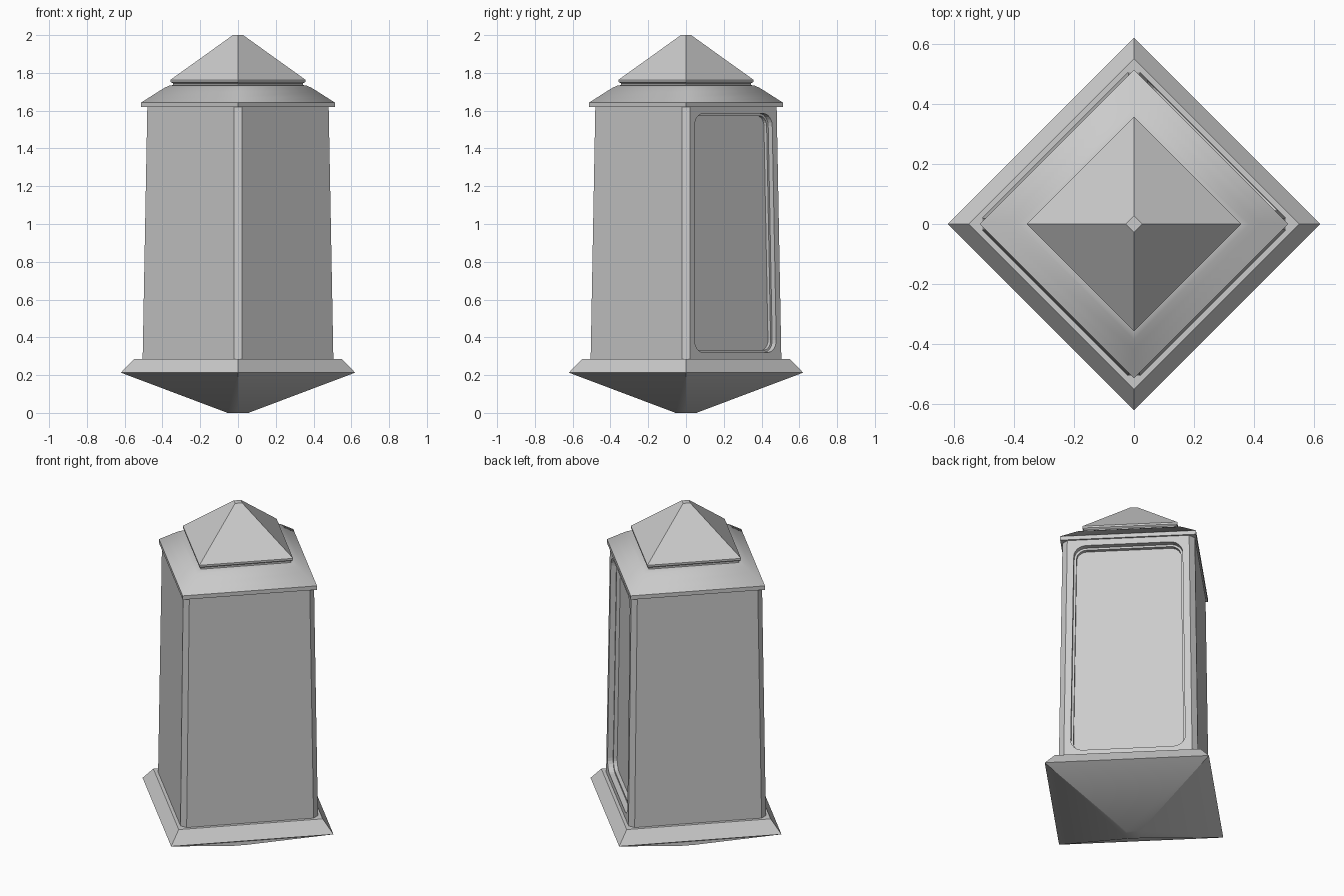
import bpy, bmesh, math
from mathutils import Vector

if "Cube" in bpy.data.objects:
    bpy.data.objects.remove(bpy.data.objects["Cube"])

S = math.sqrt(0.5)


def new_object(name, bm, smooth=None):
    bmesh.ops.recalc_face_normals(bm, faces=bm.faces)
    me = bpy.data.meshes.new(name)
    bm.to_mesh(me)
    bm.free()
    ob = bpy.data.objects.new(name, me)
    bpy.context.collection.objects.link(ob)
    if smooth:
        bpy.ops.object.select_all(action='DESELECT')
        bpy.context.view_layer.objects.active = ob
        ob.select_set(True)
        bpy.ops.object.shade_smooth_by_angle(angle=math.radians(smooth))
    return ob


def loft(name, rings, smooth=None):
    """Skin a stack of equal-length rings and cap both ends."""
    bm = bmesh.new()
    loops = [[bm.verts.new(p) for p in ring] for ring in rings]
    n = len(loops[0])
    for a, b in zip(loops, loops[1:]):
        for i in range(n):
            j = (i + 1) % n
            bm.faces.new((a[i], a[j], b[j], b[i]))
    bm.faces.new(loops[0][::-1])
    bm.faces.new(loops[-1])
    return new_object(name, bm, smooth)


def diamond(r, z):
    return [(r, 0, z), (0, r, z), (-r, 0, z), (0, -r, z)]


def stack(name, profile, smooth=None):
    return loft(name, [diamond(r, z) for r, z in profile], smooth)


# Flared foot with shallow inverted pyramid below
stack("base_foot", [(0.055, 0), (0.62, 0.213), (0.55, 0.285)], 30)

# Tapered body with narrow flat corners
Z0, Z1, R0, R1, C = 0.28, 1.625, 0.505, 0.48, 0.02


def radius(z):
    return R0 + (R1 - R0) * (z - Z0) / (Z1 - Z0)


def body_ring(z):
    ring = []
    for k in range(4):
        a = k * math.pi / 2
        d, t = Vector((math.cos(a), math.sin(a), 0)), Vector((-math.sin(a), math.cos(a), 0))
        ring += [d * radius(z) + t * s * C + Vector((0, 0, z)) for s in (-1, 1)]
    return ring


body = loft("lantern_body", [body_ring(Z0), body_ring(Z1)])


# Rounded, tapered window recess on the +x +y side
def window_ring(depth, inset):
    ring = []
    rad = 0.065 - inset
    lo, hi = 0.32 + inset, 1.585 - inset
    for k, (sx, sz) in enumerate(((1, 1), (-1, 1), (-1, -1), (1, -1))):
        for i in range(7):
            a = (k + i / 6) * math.pi / 2
            z = (hi - rad if sz > 0 else lo + rad) + rad * math.sin(a)
            half = (radius(z) - C) * S - 0.036 - inset
            u = sx * (half - rad) + rad * math.cos(a)
            dist = (radius(z) + C) * S - depth
            ring.append(((dist - u) * S, (dist + u) * S, z))
    return ring


cutter = loft("window_cutter", [window_ring(-0.05, 0), window_ring(0.03, 0),
                                window_ring(0.03, 0.012), window_ring(0.05, 0.012)])
cut = body.modifiers.new("window", 'BOOLEAN')
cut.operation = 'DIFFERENCE'
cut.solver = 'EXACT'
cut.object = cutter
bpy.context.view_layer.objects.active = body
bpy.ops.object.modifier_apply(modifier=cut.name)
bpy.data.objects.remove(cutter)

# Roof: eave trim, curved skirt, neck and cap
stack("eave_trim", [(0.513, 1.62), (0.513, 1.643)])
stack("roof_skirt", [(0.513, 1.643), (0.47, 1.67), (0.42, 1.702), (0.385, 1.723),
                     (0.365, 1.732), (0.34, 1.736)], 65)
stack("roof_neck", [(0.345, 1.73), (0.345, 1.752)])
stack("roof_cap", [(0.345, 1.745), (0.358, 1.752), (0.358, 1.763), (0.027, 2.0)])
